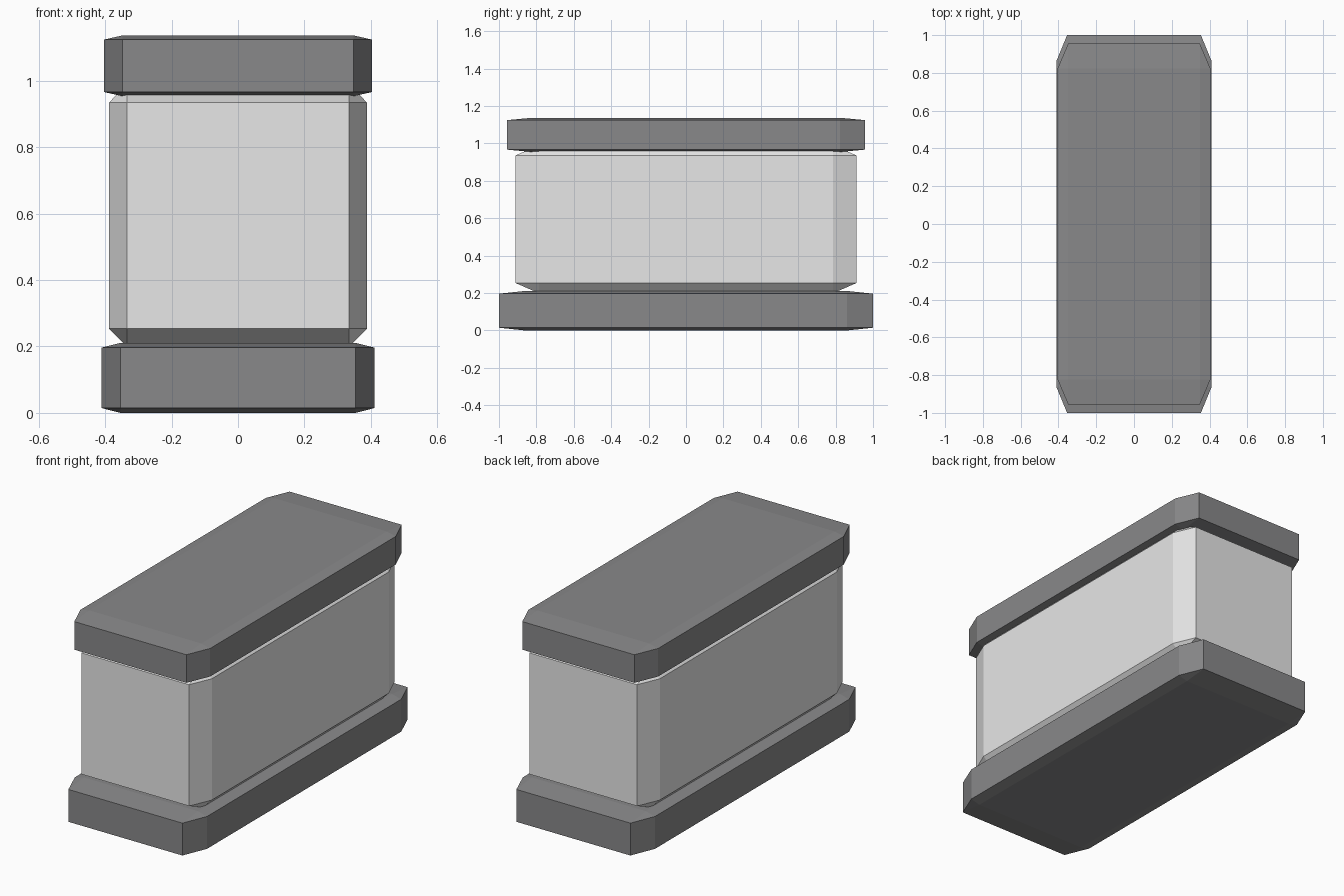
import bpy
import bmesh

default_cube = bpy.data.objects.get("Cube")
if default_cube:
    bpy.data.objects.remove(default_cube, do_unlink=True)


def make_material(name, colour):
    mat = bpy.data.materials.new(name)
    mat.use_nodes = True
    mat.diffuse_color = colour
    mat.node_tree.nodes["Principled BSDF"].inputs["Base Color"].default_value = colour
    return mat


def chamfered_block(name, half_x, half_y, bottom, top, mat):
    """Bevelled unit cube stretched to size, so chamfers stretch with it."""
    bm = bmesh.new()
    bmesh.ops.create_cube(bm, size=1)
    bmesh.ops.bevel(bm, geom=bm.edges[:], offset=0.069, offset_type='OFFSET',
                    segments=1, profile=0.5, affect='EDGES')
    bmesh.ops.scale(bm, vec=(2 * half_x, 2 * half_y, top - bottom), verts=bm.verts)
    bmesh.ops.translate(bm, vec=(0, 0, (top + bottom) / 2), verts=bm.verts)
    bmesh.ops.recalc_face_normals(bm, faces=bm.faces)
    mesh = bpy.data.meshes.new(name)
    bm.to_mesh(mesh)
    bm.free()
    mesh.materials.append(mat)
    obj = bpy.data.objects.new(name, mesh)
    bpy.context.collection.objects.link(obj)
    return obj


dark_grey = make_material("dark_grey", (0.25, 0.25, 0.255, 1))
light_grey = make_material("light_grey", (0.8, 0.8, 0.8, 1))

# Base slab, main block and cap slab
chamfered_block("base_slab", 0.411, 1.0, 0.0, 0.211, dark_grey)
chamfered_block("main_block", 0.388, 0.912, 0.199, 0.99, light_grey)
chamfered_block("cap_slab", 0.404, 0.956, 0.954, 1.137, dark_grey)
